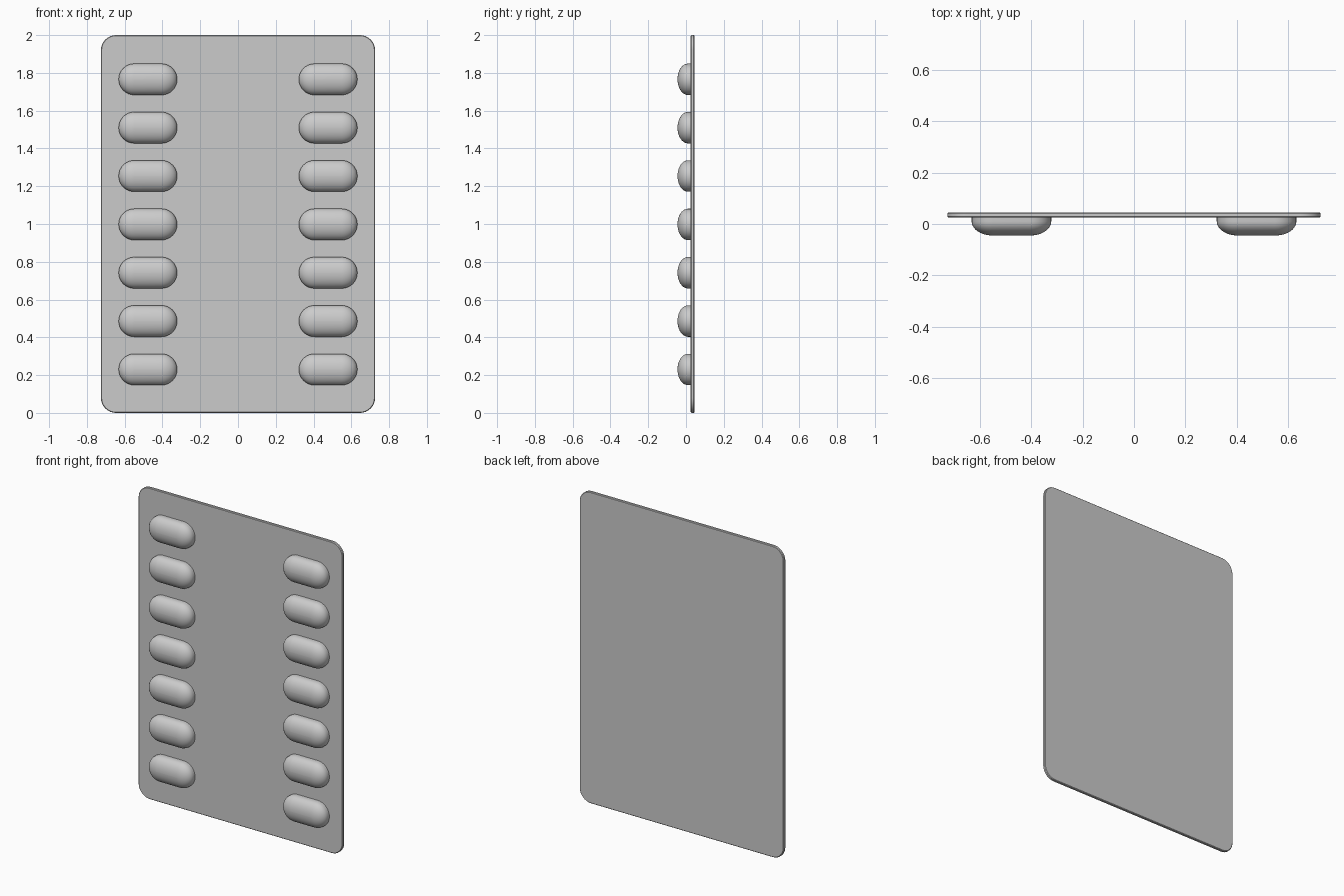
import bpy, bmesh
from math import sin, cos, pi

cube = bpy.data.objects.get("Cube")
if cube:
    bpy.data.objects.remove(cube)

grey = bpy.data.materials.new("neutral_grey")
grey.use_nodes = True
COLOUR = (0.6, 0.6, 0.6, 1)
grey.diffuse_color = COLOUR
grey.node_tree.nodes["Principled BSDF"].inputs["Base Color"].default_value = COLOUR


def rounded_outline(half_w, half_h, radius, steps):
    """Rounded rectangle in x and z, centred on the origin."""
    points = []
    for quarter, (sx, sz) in enumerate([(1, 1), (-1, 1), (-1, -1), (1, -1)]):
        for i in range(steps + 1):
            a = (quarter + i / steps) * pi / 2
            points.append((sx * (half_w - radius) + radius * cos(a),
                           sz * (half_h - radius) + radius * sin(a)))
    return points


def loft(name, rings, location, cap_back=True):
    """Join (outline, y) rings from back to front and cap the ends."""
    bm = bmesh.new()
    loops = [[bm.verts.new((x, y, z)) for x, z in outline] for outline, y in rings]
    for a, b in zip(loops, loops[1:]):
        for i in range(len(a)):
            j = (i + 1) % len(a)
            bm.faces.new((a[i], a[j], b[j], b[i]))
    bm.faces.new(loops[-1])
    if cap_back:
        bm.faces.new(loops[0])
    bmesh.ops.remove_doubles(bm, verts=bm.verts, dist=0.0001)
    bmesh.ops.recalc_face_normals(bm, faces=bm.faces)
    mesh = bpy.data.meshes.new(name)
    bm.to_mesh(mesh)
    bm.free()
    mesh.materials.append(grey)
    obj = bpy.data.objects.new(name, mesh)
    bpy.context.collection.objects.link(obj)
    obj.location = location
    bpy.ops.object.select_all(action='DESELECT')
    obj.select_set(True)
    bpy.context.view_layer.objects.active = obj
    bpy.ops.object.shade_smooth_by_angle(angle=pi / 5)
    return obj


# Backing plate with rounded corners and slightly eased edges
def plate_ring(inset, y):
    return rounded_outline(0.726 - inset, 1 - inset, 0.08 - inset, 8), y


loft("backing_plate",
     [plate_ring(0.004, 0.045), plate_ring(0, 0.041),
      plate_ring(0, 0.029), plate_ring(0.004, 0.025)], (0, 0, 1))

# Domed pill bumps: a short straight wall, then a quarter-round front
HALF_W, RADIUS, DEPTH, SHOULDER = 0.155, 0.083, 0.055, 0.01
pill_rings = [(rounded_outline(HALF_W, RADIUS, RADIUS, 8), 0.03)]
for i in range(10):
    a = i / 10 * pi / 2
    r = RADIUS * cos(a)
    pill_rings.append((rounded_outline(HALF_W - RADIUS + r, r, r, 8),
                       SHOULDER - DEPTH * sin(a)))
pill_rings.append((rounded_outline(HALF_W - RADIUS + 0.001, 0.001, 0.001, 8),
                   SHOULDER - DEPTH))

# Two columns of seven bumps
for side, x in (("left", 0.477), ("right", -0.477)):
    for row in range(7):
        loft(f"{side}_bump_{row + 1}", pill_rings,
             (x, 0, 0.23 + row * 0.256), cap_back=False)
